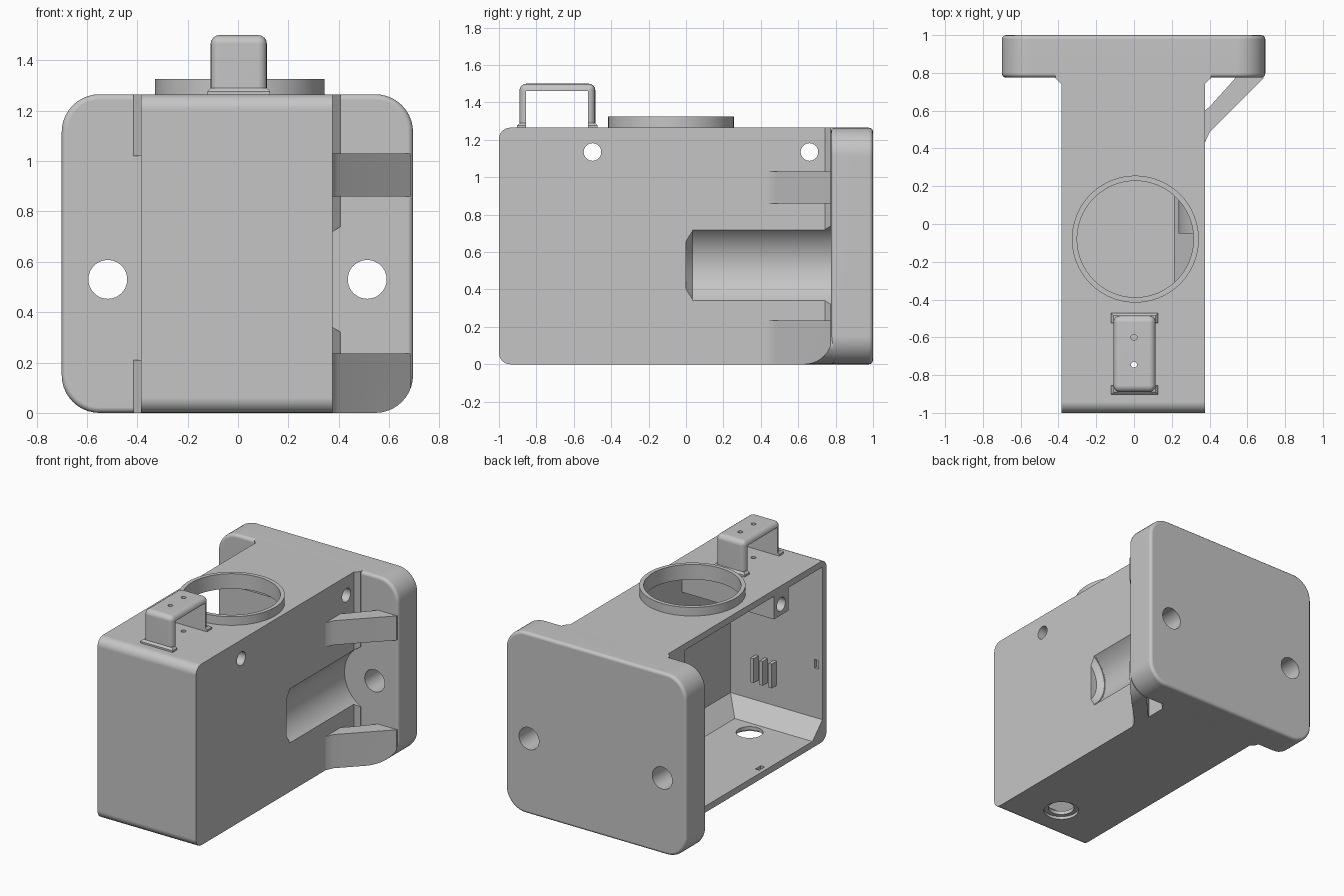
import bpy, bmesh, math
from mathutils import Matrix, Vector

if "Cube" in bpy.data.objects:
    bpy.data.objects.remove(bpy.data.objects["Cube"])

grey = bpy.data.materials.new("plain grey")
grey.diffuse_color = (0.56, 0.56, 0.56, 1)
grey.use_nodes = True
grey.node_tree.nodes["Principled BSDF"].inputs["Base Color"].default_value = grey.diffuse_color


def add(name, bm):
    bmesh.ops.recalc_face_normals(bm, faces=bm.faces)
    me = bpy.data.meshes.new(name)
    bm.to_mesh(me)
    bm.free()
    ob = bpy.data.objects.new(name, me)
    bpy.context.collection.objects.link(ob)
    me.materials.append(grey)
    return ob


def bevel(bm, bevels):
    """bevels = (edge test on midpoint and direction, width, segments)."""
    for test, width, seg in bevels:
        es = [e for e in bm.edges
              if test((e.verts[0].co + e.verts[1].co) / 2,
                      (e.verts[0].co - e.verts[1].co).normalized())]
        bmesh.ops.bevel(bm, geom=es, offset=width, segments=seg, profile=0.5, affect='EDGES')


def prism(name, pts, z0, z1, bevels=()):
    """Extrude an outline in x, y between two heights."""
    bm = bmesh.new()
    lo = [bm.verts.new((px, py, z0)) for px, py in pts]
    hi = [bm.verts.new((px, py, z1)) for px, py in pts]
    bm.faces.new(lo[::-1])
    bm.faces.new(hi)
    for i in range(len(pts)):
        j = (i + 1) % len(pts)
        bm.faces.new((lo[i], lo[j], hi[j], hi[i]))
    bevel(bm, bevels)
    return add(name, bm)


def box(name, x, y, z, bevels=()):
    return prism(name, [(x[0], y[0]), (x[1], y[0]), (x[1], y[1]), (x[0], y[1])], *z, bevels)


def cyl(name, axis, center, r, length, r2=None, seg=64):
    bm = bmesh.new()
    bmesh.ops.create_cone(bm, cap_ends=True, segments=seg, radius1=r,
                          radius2=r if r2 is None else r2, depth=length)
    rot = {'x': Matrix.Rotation(math.pi / 2, 4, 'Y'),
           'y': Matrix.Rotation(math.pi / 2, 4, 'X'), 'z': Matrix()}[axis]
    bmesh.ops.transform(bm, matrix=Matrix.Translation(center) @ rot, verts=bm.verts)
    return add(name, bm)


def size(me):
    if not me.vertices:
        return 0
    return sum(max(v.co[i] for v in me.vertices) - min(v.co[i] for v in me.vertices)
               for i in range(3))


def combine(ob, others, op):
    """Boolean each part in turn, keeping the first solver whose result stays whole."""
    for o in others:
        before = size(ob.data)
        for solver in ('MANIFOLD', 'EXACT', 'FLOAT'):
            m = ob.modifiers.new(op, 'BOOLEAN')
            m.operation, m.object, m.solver = op, o, solver
            bpy.context.view_layer.update()
            dg = bpy.context.evaluated_depsgraph_get()
            me = bpy.data.meshes.new_from_object(ob.evaluated_get(dg))
            ob.modifiers.remove(m)
            s = size(me)
            if s > 0 and (op == 'INTERSECT' or s > before - 0.02):
                ob.data = me
                break
        bpy.data.objects.remove(o)
    return ob


def smooth(ob):
    bpy.ops.object.select_all(action='DESELECT')
    ob.select_set(True)
    bpy.context.view_layer.objects.active = ob
    bpy.ops.object.shade_smooth_by_angle(angle=math.radians(32))
    m = ob.modifiers.new("flat_faces", 'WEIGHTED_NORMAL')
    m.keep_sharp = True


L, R, H = -0.385, 0.375, 1.265
along_y = lambda c, d: abs(d.y) > 0.9

# Housing block with fillets where it meets the mounting plate
body = prism("housing", [(L, -1), (R, -1), (R, 0.742), (R + 0.032, 0.772), (R + 0.032, 0.8),
                         (L - 0.03, 0.8), (L - 0.03, 0.772), (L, 0.742)], 0, H,
             [(lambda c, d: abs(d.x) > 0.9 and c.y < -0.9, 0.06, 6)])

# Cavity open on the left, leaving screw boss, back corner blocks, channel bulge and clips
cavity = box("cavity", (L - 0.1, 0.325), (-0.955, 0.776), (0.045, 1.22),
             [(lambda c, d: c.z < 0.1 and ((abs(d.x) > 0.9 and c.y < 0) or
                                           (abs(d.y) > 0.9 and c.x > 0)), 0.11, 1)])
keep = [box("boss", (L - 0.2, 0.4), (-0.58, -0.42), (1.06, 1.3)),
        box("corner_top", (L - 0.2, 0.4), (0.56, 0.9), (1.02, 1.3)),
        box("corner_bottom", (L - 0.2, 0.4), (0.6, 0.9), (-0.1, 0.21)),
        cyl("bulge", 'y', (0.515, 0.43, 0.53), 0.28, 0.96)]
keep += [box("clip", (x - 0.012, x + 0.012), (-1, -0.9), (0.3, 0.47))
         for x in (0.12, 0.05, -0.02)]
combine(cavity, keep, 'DIFFERENCE')
combine(body, [cavity], 'DIFFERENCE')

# Ring around the top opening
combine(body, [cyl("ring", 'z', (0.007, -0.08, 1.2775), 0.336, 0.095, seg=96)], 'UNION')

# Channel in the right wall with a tapered front end
combine(body, [cyl("channel", 'y', (0.515, 0.405, 0.53), 0.235, 0.742),
               cyl("nose", 'y', (0.515, 0.02, 0.53), 0.236, 0.04, r2=0.19)], 'DIFFERENCE')

# Holes: top opening, side screws, floor drain with countersink, cable holes, lid notches
cuts = [cyl("opening", 'z', (0.007, -0.08, 1.25), 0.308, 0.4, seg=96),
        cyl("drain", 'z', (0.02, -0.73, 0), 0.085, 0.3, seg=48),
        cyl("drain_sink", 'z', (0.02, -0.73, 0), 0.115, 0.04, seg=48)]
cuts += [cyl("screw_hole", 'x', (0, y, 1.135), 0.047, 1.2, seg=32) for y in (-0.5, 0.66)]
cuts += [cyl("cable_hole", 'z', (0, y, 1.25), 0.016, 0.2, seg=16) for y in (-0.745, -0.6)]
cuts += [box("notch", (L + 0.03, L + 0.06), (y - 0.03, y + 0.03), (0.025, 0.1))
         for y in (-0.33, 0.5)]
cuts += [box("notch", (L + 0.03, L + 0.06), (-0.975, -0.9), (0.5, 0.56))]
combine(body, cuts, 'DIFFERENCE')
smooth(body)

# Mounting plate with rounded corners and two bolt holes
plate = box("mounting_plate", (-0.7, 0.695), (0.775, 1), (0, H),
            [(along_y, 0.15, 10),
             (lambda c, d: abs(d.y) < 0.1, 0.022, 3)])
combine(plate, [cyl("bolt_hole", 'y', (x, 0.9, 0.53), 0.077, 0.5, seg=48)
                for x in (-0.517, 0.513)], 'DIFFERENCE')
smooth(plate)

# Diagonal struts on the right, trimmed to the plate outline
for name, z0, z1 in (("upper_strut", 0.86, 1.03), ("lower_strut", -0.05, 0.235)):
    strut = prism(name, [(R - 0.02, 0.43), (R, 0.43), (0.4, 0.485), (0.685, 0.772),
                         (0.685, 0.785), (0.545, 0.785), (0.53, 0.765),
                         (0.4, 0.62), (R, 0.6), (R - 0.02, 0.6)], z0, z1)
    combine(strut, [box("outline", (-0.7, 0.695), (0.2, 1), (0, H),
                        [(along_y, 0.15, 10)])], 'INTERSECT')
    smooth(strut)

# Small cable bridge on top
bridge = box("cable_bridge", (-0.109, 0.115), (-0.89, -0.485), (1.25, 1.5),
             [(lambda c, d: c.z > 1.4 or abs(d.z) > 0.9, 0.035, 4)])
feet = [box("foot", (-0.122, 0.128), y, (1.245, 1.29),
            [(lambda c, d: c.z > 1.285, 0.013, 1)])
        for y in ((-0.903, -0.85), (-0.535, -0.472))]
combine(bridge, feet, 'UNION')
combine(bridge, [box("gap", (-0.3, 0.3), (-0.855, -0.525), (1.2, 1.462))], 'DIFFERENCE')
combine(bridge, [cyl("cable_hole", 'z', (0, y, 1.45), 0.016, 0.2, seg=16)
                 for y in (-0.745, -0.6)], 'DIFFERENCE')
smooth(bridge)
